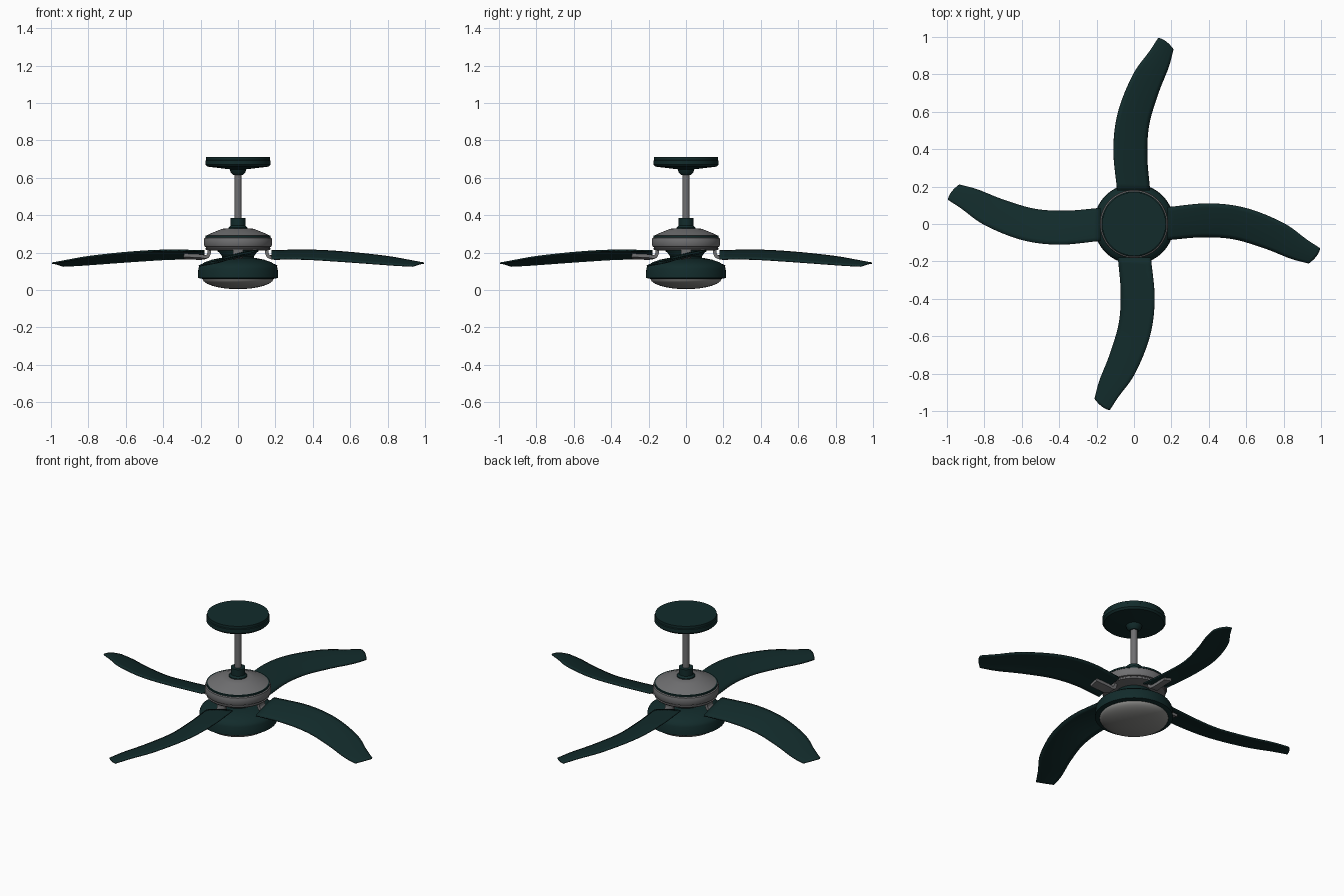
import bpy, bmesh, math
from mathutils import Matrix, Vector

default_cube = bpy.data.objects.get("Cube")
if default_cube:
    bpy.data.objects.remove(default_cube, do_unlink=True)


def make_material(name, red, green, blue):
    material = bpy.data.materials.new(name)
    material.use_nodes = True
    colour = (red, green, blue, 1)
    material.diffuse_color = colour
    shader = next(n for n in material.node_tree.nodes if n.type == "BSDF_PRINCIPLED")
    shader.inputs["Base Color"].default_value = colour
    return material


dark_green = make_material("dark green", .006, .024, .024)
metal_grey = make_material("metal grey", .16, .16, .165)
lamp_grey = make_material("lamp grey", .25, .25, .24)


def make_object(name, bm, material, angle=35):
    bmesh.ops.recalc_face_normals(bm, faces=bm.faces)
    mesh = bpy.data.meshes.new(name)
    bm.to_mesh(mesh)
    bm.free()
    mesh.materials.append(material)
    obj = bpy.data.objects.new(name, mesh)
    bpy.context.collection.objects.link(obj)
    bpy.ops.object.select_all(action="DESELECT")
    obj.select_set(True)
    bpy.context.view_layer.objects.active = obj
    bpy.ops.object.shade_smooth_by_angle(angle=math.radians(angle))
    return obj


def lathe(name, profile, material, segments=64):
    """Spin (radius, height) points round the vertical axis."""
    bm = bmesh.new()
    verts = [bm.verts.new((r, 0, z)) for r, z in profile]
    edges = [bm.edges.new(pair) for pair in zip(verts, verts[1:])]
    bmesh.ops.spin(bm, geom=verts + edges, axis=(0, 0, 1), cent=(0, 0, 0),
                   angle=math.tau, steps=segments)
    bmesh.ops.remove_doubles(bm, verts=bm.verts, dist=.0001)
    return make_object(name, bm, material)


def spline(points, steps):
    """Smooth curve through the points."""
    pts = [Vector(p) for p in points]
    pts = [2 * pts[0] - pts[1]] + pts + [2 * pts[-1] - pts[-2]]
    result = []
    for a, b, c, d in zip(pts, pts[1:], pts[2:], pts[3:]):
        for i in range(steps):
            t = i / steps
            result.append(b + t / 2 * (c - a + t * (2 * a - 5 * b + 4 * c - d
                          + t * (3 * b - a - 3 * c + d))))
    return result + [pts[-2]]


# Ceiling mount, rod and collar
lathe("ceiling_canopy", [(0, .71), (.17, .71), (.17, .695), (.175, .692), (.175, .67),
                         (.165, .66), (.04, .645), (0, .645)], dark_green)
lathe("canopy_cup", [(.045, .65), (.04, .63), (.025, .615), (0, .615)], dark_green)
lathe("down_rod", [(0, .64), (.019, .64), (.019, .36), (0, .36)], metal_grey, 32)
lathe("rod_collar", [(0, .385), (.04, .385), (.04, .345), (.05, .335), (.05, .32),
                     (0, .32)], dark_green)

# Motor drum with its dark seams
lathe("motor_cover", [(0, .33), (.07, .33), (.09, .325), (.14, .305), (.168, .292),
                      (.168, .28), (0, .28)], metal_grey)
lathe("motor_seam", [(0, .292), (.175, .292), (.175, .282), (0, .282)], dark_green)
lathe("motor_drum", [(0, .283), (.17, .283), (.18, .277), (.183, .265), (.183, .242),
                     (.178, .232), (.17, .23), (.17, .224), (.176, .222), (.172, .215),
                     (.14, .21), (0, .21)], metal_grey)

# Lower housing and lamp bowl
lathe("housing_neck", [(0, .215), (.105, .215), (.1, .2), (.085, .18), (.085, .15),
                       (0, .15)], dark_green)
lathe("lamp_housing", [(0, .17), (.1, .17), (.14, .162), (.18, .148), (.205, .13),
                       (.212, .115), (.215, .065), (.19, .06), (0, .06)], dark_green)
bowl = [(.19 * math.cos(a), .062 - .057 * math.sin(a))
        for a in (math.pi / 2 * i / 12 for i in range(13))]
lathe("lamp_bowl", [(.19, .065)] + bowl, lamp_grey)

# Blade edges: back edge stays high, front edge hangs lower
back_edge = [(.18, .09, .21), (.4, .11, .212), (.6, .085, .2), (.8, .005, .178),
             (.92, -.08, .157), (.995, -.13, .143)]
front_edge = [(.18, -.085, .167), (.36, -.07, .165), (.53, -.08, .155), (.7, -.13, .143),
              (.84, -.185, .133), (.935, -.21, .128)]


def make_blade(name, turn):
    bm = bmesh.new()
    rows = []
    for back, front in zip(spline(back_edge, 6), spline(front_edge, 6)):
        row = []
        for i in range(9):
            t = i / 8
            point = back.lerp(front, t)
            bulge = 4 * t * (1 - t)
            point.z += .006 * bulge
            # Round the tip outwards
            point.x += .012 * bulge * max(0, back.x - .8) / .2
            row.append(bm.verts.new(point))
        rows.append(row)
    for near, far in zip(rows, rows[1:]):
        for i in range(8):
            bm.faces.new((near[i], near[i + 1], far[i + 1], far[i]))
    bm.transform(turn)
    blade = make_object(name, bm, dark_green)
    solid = blade.modifiers.new("thickness", "SOLIDIFY")
    solid.thickness = .008
    solid.offset = 0


def make_bracket(name, turn):
    """Bent strap dropping from the motor and running under the blade."""
    path = spline([(.155, 0, .222), (.155, 0, .195), (.168, 0, .178),
                   (.2, 0, .176), (.29, 0, .18)], 4)
    bm = bmesh.new()
    rings = []
    for i, point in enumerate(path):
        along = (path[min(i + 1, len(path) - 1)] - path[max(i - 1, 0)]).normalized()
        side = Vector((0, 1, 0))
        up = along.cross(side) * .009
        # Tilt with the blade as the strap runs outwards
        half = side * .026
        half.z = .006 * min(1, max(0, (point.x - .16) / .04))
        rings.append([bm.verts.new(point + half * s + up * u)
                      for s, u in ((1, 1), (1, -1), (-1, -1), (-1, 1))])
    for near, far in zip(rings, rings[1:]):
        for i in range(4):
            j = (i + 1) % 4
            bm.faces.new((near[i], near[j], far[j], far[i]))
    bm.faces.new(rings[0])
    bm.faces.new(rings[-1])
    bm.transform(turn)
    make_object(name, bm, metal_grey)


for index, side in enumerate(("left", "back", "right", "front")):
    turn = Matrix.Rotation(index * math.pi / 2, 4, "Z")
    make_blade(side + "_blade", turn)
    make_bracket(side + "_bracket", turn)
